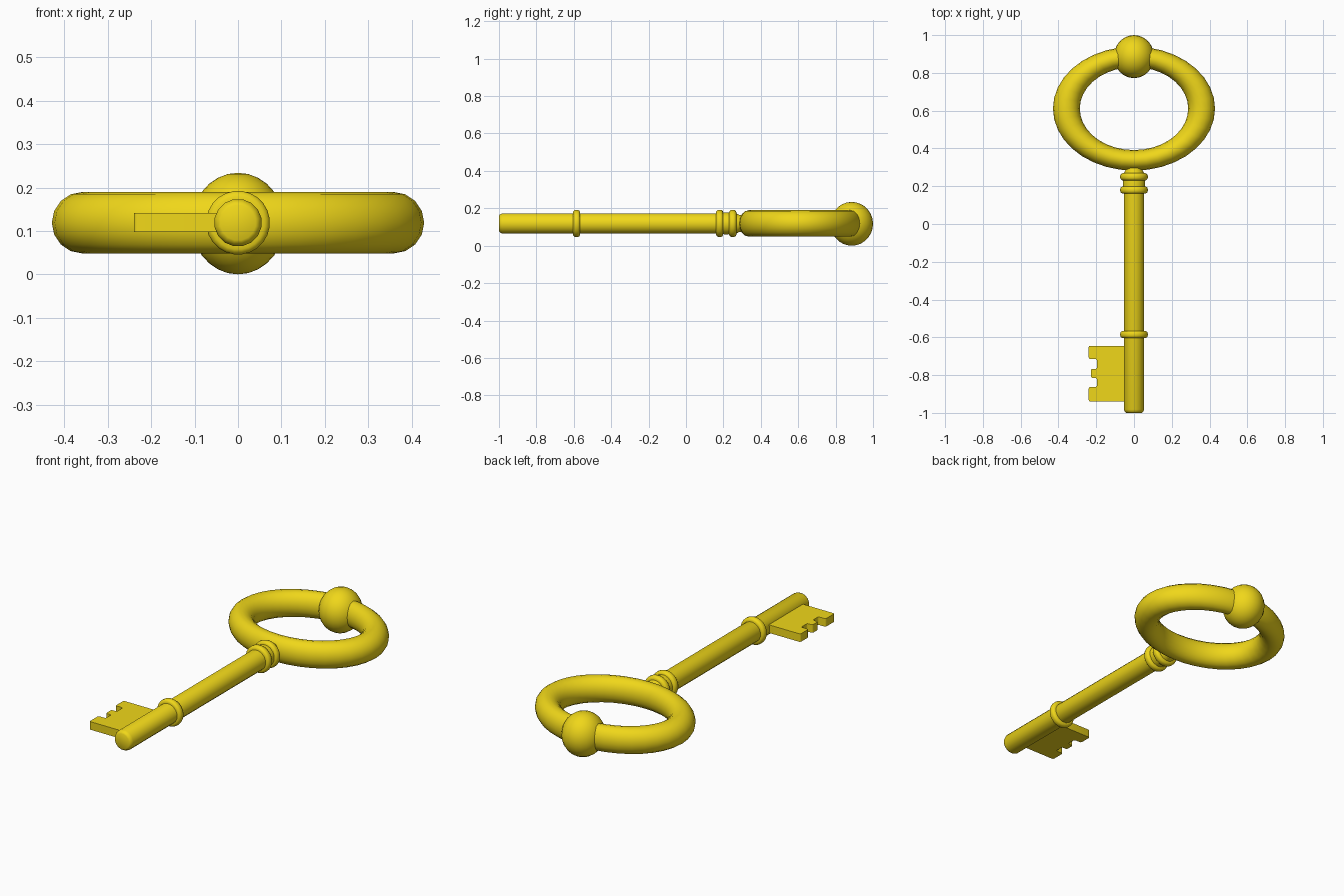
import bpy, bmesh, math
from mathutils import Matrix

if "Cube" in bpy.data.objects:
    bpy.data.objects.remove(bpy.data.objects["Cube"])

ZC = 0.119  # height of the key's centre line

gold = bpy.data.materials.new("gold")
gold.diffuse_color = (0.87, 0.68, 0.01, 1)
gold.use_nodes = True
gold.node_tree.nodes["Principled BSDF"].inputs["Base Color"].default_value = gold.diffuse_color


def finish(obj, angle=40):
    obj.data.materials.append(gold)
    bpy.ops.object.select_all(action='DESELECT')
    obj.select_set(True)
    bpy.context.view_layer.objects.active = obj
    bpy.ops.object.shade_smooth_by_angle(angle=math.radians(angle))
    return obj


def from_bmesh(name, bm):
    bmesh.ops.recalc_face_normals(bm, faces=bm.faces)
    mesh = bpy.data.meshes.new(name)
    bm.to_mesh(mesh)
    bm.free()
    obj = bpy.data.objects.new(name, mesh)
    bpy.context.collection.objects.link(obj)
    return obj


def lathe(name, profile, sides):
    """Revolve (y, radius) points around the y axis and cap both ends."""
    bm = bmesh.new()
    rings = []
    for y, r in profile:
        rings.append([bm.verts.new((r * math.cos(a), y, ZC + r * math.sin(a)))
                      for a in (2 * math.pi * (i + 0.5) / sides for i in range(sides))])
    for a, b in zip(rings, rings[1:]):
        for i in range(sides):
            j = (i + 1) % sides
            bm.faces.new((a[i], a[j], b[j], b[i]))
    bm.faces.new(rings[0])
    bm.faces.new(rings[-1])
    return finish(from_bmesh(name, bm))


# Shaft with a rounded tip and a flared neck that meets the bow
lathe("shaft", [(-1.0, 0.041), (-0.995, 0.049), (-0.982, 0.055), (0.16, 0.055),
                (0.215, 0.06), (0.27, 0.055), (0.285, 0.046), (0.33, 0.046)], 16)

# Rounded collars
for name, y in (("tip_collar", -0.585), ("lower_collar", 0.18), ("upper_collar", 0.25)):
    prof = [(y - 0.019, 0.05), (y - 0.019, 0.062), (y - 0.014, 0.07), (y - 0.006, 0.0735),
            (y + 0.006, 0.0735), (y + 0.014, 0.07), (y + 0.019, 0.062), (y + 0.019, 0.05)]
    lathe(name, prof, 24)

# Oval bow
bpy.ops.mesh.primitive_torus_add(major_segments=36, minor_segments=16,
                                 major_radius=0.358, minor_radius=0.071,
                                 location=(0, 0.611, ZC))
bow = bpy.context.object
bow.name = "bow"
bow.scale = (1, 0.765, 1)
finish(bow, 60)

# Ball at the end of the bow
bpy.ops.mesh.primitive_uv_sphere_add(segments=24, ring_count=14, radius=1,
                                     location=(0, 0.886, 0.117))
ball = bpy.context.object
ball.name = "bow_ball"
ball.scale = (0.107, 0.114, 0.117)
finish(ball, 60)

# Notched bit: outline in plan, rounded at its outer corners, then thickened
outline = [(-0.03, -0.645), (-0.24, -0.645), (-0.24, -0.715), (-0.196, -0.715),
           (-0.196, -0.767), (-0.228, -0.767), (-0.228, -0.815), (-0.196, -0.815),
           (-0.196, -0.863), (-0.24, -0.863), (-0.24, -0.94), (-0.03, -0.94)]
bm = bmesh.new()
verts = [bm.verts.new((x, y, ZC - 0.022)) for x, y in outline]
bm.faces.new(verts)
bmesh.ops.bevel(bm, geom=verts[1:-1], offset=0.008, segments=2,
                profile=0.5, affect='VERTICES')
ext = bmesh.ops.extrude_face_region(bm, geom=bm.faces[:])
bmesh.ops.translate(bm, vec=(0, 0, 0.044),
                    verts=[g for g in ext["geom"] if isinstance(g, bmesh.types.BMVert)])
finish(from_bmesh("bit", bm), 50)
